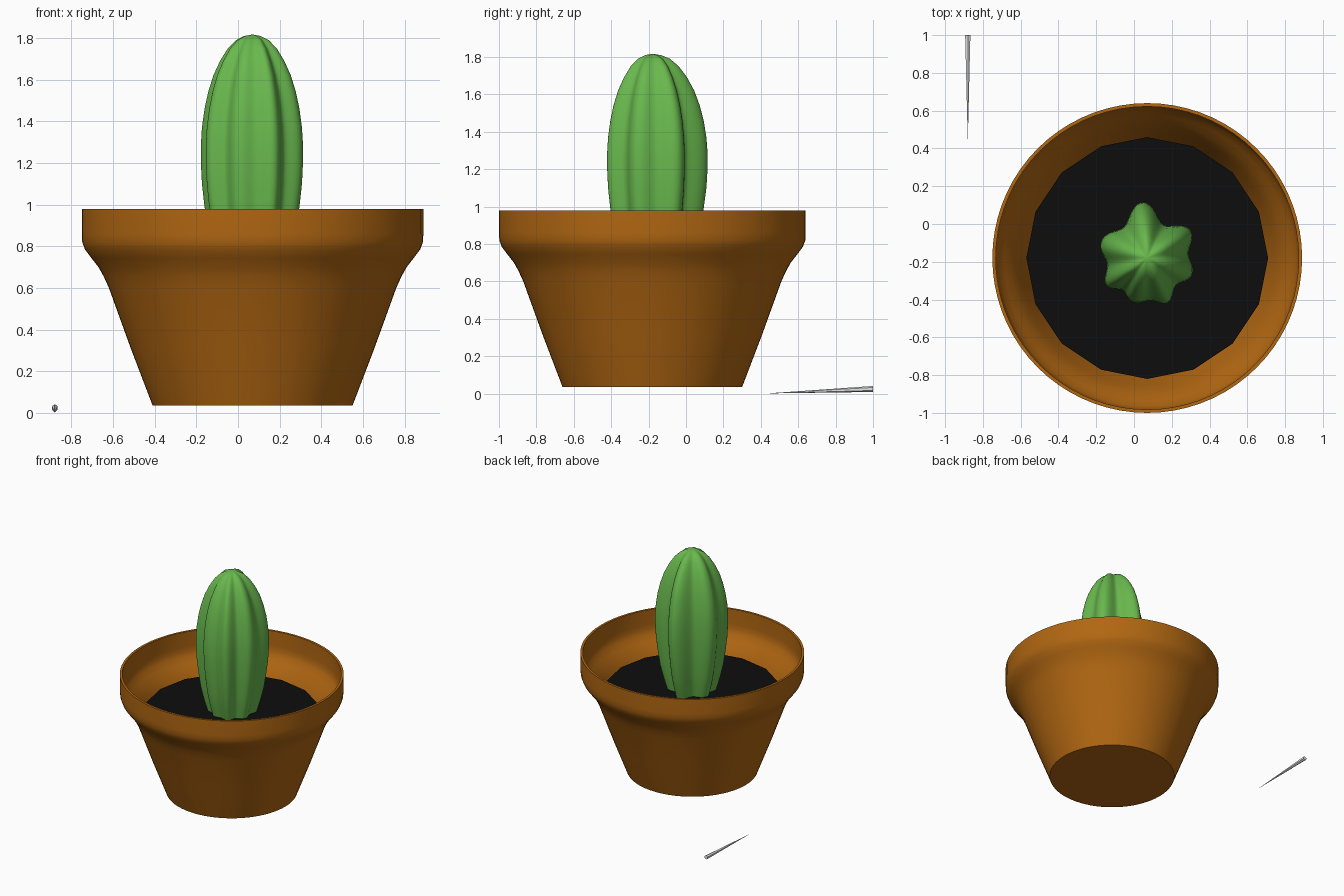
import bpy, bmesh, math
from mathutils import Vector

if "Cube" in bpy.data.objects:
    bpy.data.objects.remove(bpy.data.objects["Cube"])

CX, CY = 0.07, -0.18          # axis shared by pot, soil and cactus


def material(name, rgb):
    m = bpy.data.materials.new(name)
    m.diffuse_color = (*rgb, 1)
    m.use_nodes = True
    m.node_tree.nodes["Principled BSDF"].inputs["Base Color"].default_value = m.diffuse_color
    return m


def finish(bm, name, mat, smooth=None):
    bmesh.ops.recalc_face_normals(bm, faces=bm.faces)
    me = bpy.data.meshes.new(name)
    bm.to_mesh(me)
    bm.free()
    me.materials.append(mat)
    ob = bpy.data.objects.new(name, me)
    bpy.context.collection.objects.link(ob)
    if smooth:
        bpy.ops.object.select_all(action='DESELECT')
        ob.select_set(True)
        bpy.context.view_layer.objects.active = ob
        bpy.ops.object.shade_smooth_by_angle(angle=math.radians(smooth))
    return ob


def loft(profile, segs, radius):
    """Stack rings of (scale, z); radius(angle) shapes the cross-section. Ends are capped."""
    bm = bmesh.new()
    rings = []
    for s, z in profile:
        ring = []
        for i in range(segs):
            a = 2 * math.pi * i / segs
            r = s * radius(a)
            ring.append(bm.verts.new((CX + r * math.cos(a), CY + r * math.sin(a), z)))
        rings.append(ring)
    for lo, hi in zip(rings, rings[1:]):
        for i in range(segs):
            j = (i + 1) % segs
            bm.faces.new((lo[i], lo[j], hi[j], hi[i]))
    bm.faces.new(rings[0])
    bm.faces.new(rings[-1])
    return bm


terracotta = material("terracotta", (0.44, 0.135, 0.006))
green = material("cactus green", (0.14, 0.48, 0.075))
black = material("black soil", (0.004, 0.004, 0.004))
grey = material("pale grey", (0.8, 0.8, 0.8))

# Pot: outer wall, thin rim, inner wall, inner floor
outer = [(0.48, 0.035), (0.585, 0.31), (0.69, 0.60), (0.715, 0.655), (0.74, 0.70),
         (0.775, 0.745), (0.805, 0.785), (0.818, 0.82), (0.82, 0.86), (0.82, 0.98)]
inner = [(r - 0.018, z) for r, z in reversed(outer[1:])] + [(0.47, 0.055)]
finish(loft(outer + inner, 72, lambda a: 1.0), "pot", terracotta, 50)

# Soil: flat 16-sided disc
bm = bmesh.new()
bmesh.ops.create_circle(bm, cap_ends=True, segments=16, radius=0.64)
bmesh.ops.translate(bm, verts=bm.verts, vec=(CX, CY, 0.685))
finish(bm, "soil", black)

# Cactus: uneven ribs given as (angle, ridge radius, radius of the following groove)
ribs = [(-145, .262, .215), (-108, .245, .225), (-66, .262, .21), (-21, .253, .22),
        (31, .272, .195), (95, .297, .205), (162, .258, .215), (215, .262, .215)]


def cactus_radius(a):
    d = math.degrees(a)
    if d >= 215:
        d -= 360
    for (a0, r0, groove), (a1, r1, _) in zip(ribs, ribs[1:]):
        if a0 <= d <= a1:
            t = (d - a0) / (a1 - a0)
            ridge = r0 + (r1 - r0) * t
            return ridge + (groove - ridge) * math.sin(math.pi * t) ** 2
    return 0.25


body = [(0.60, 0.62), (0.67, 0.68), (0.78, 0.78), (0.87, 0.88), (0.935, 1.0), (0.98, 1.1),
        (1.0, 1.2), (1.0, 1.29), (0.98, 1.37), (0.93, 1.46), (0.86, 1.54), (0.76, 1.62),
        (0.63, 1.69), (0.48, 1.75), (0.32, 1.79), (0.16, 1.81), (0.02, 1.816)]
finish(loft(body, 112, cactus_radius), "cactus", green, 60)

# Loose spine lying on the ground behind the pot
bm = bmesh.new()
bmesh.ops.create_cone(bm, cap_ends=True, segments=6, radius1=0.016, radius2=0.0005, depth=0.55)
start, tip = Vector((-0.88, 1.0, 0.025)), Vector((-0.88, 0.45, 0.002))
turn = (tip - start).to_track_quat('Z', 'Y').to_matrix()
bmesh.ops.rotate(bm, verts=bm.verts, matrix=turn)
bmesh.ops.translate(bm, verts=bm.verts, vec=(start + tip) / 2)
finish(bm, "loose_spine", grey)
